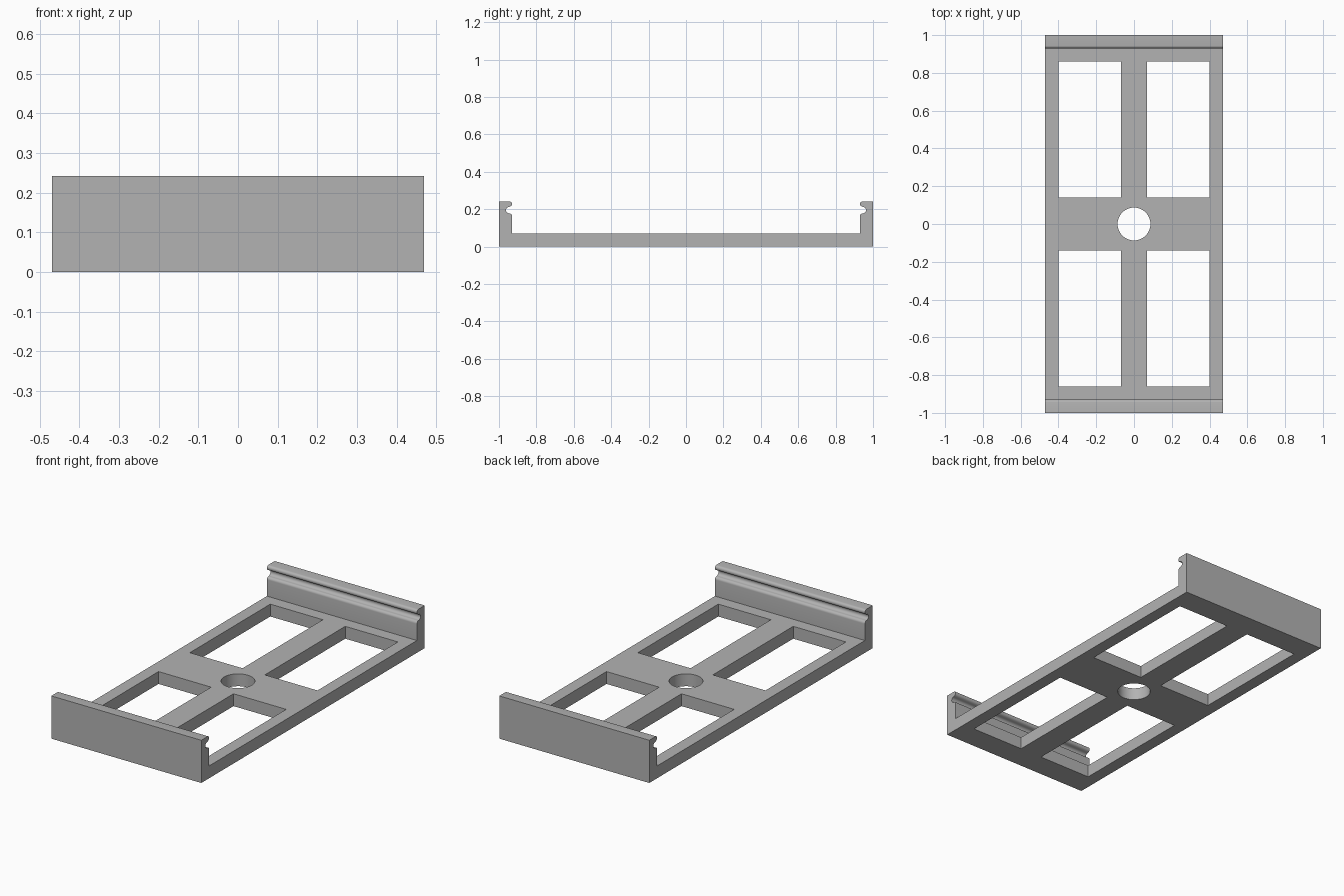
import bpy, bmesh, math
from mathutils import Vector

cube = bpy.data.objects.get("Cube")
if cube:
    bpy.data.objects.remove(cube, do_unlink=True)

HALF_W, HALF_L, BASE, TOP, WALL = 0.47, 1.0, 0.07, 0.242, 0.07

grey = bpy.data.materials.new("plain grey")
grey.use_nodes = True
colour = (0.45, 0.45, 0.45, 1)
grey.diffuse_color = colour
grey.node_tree.nodes["Principled BSDF"].inputs["Base Color"].default_value = colour


def arc(y, z, r, start, end, steps=6):
    """Points of an arc in the side profile, angles in degrees."""
    angles = [math.radians(start + (end - start) * i / steps) for i in range(steps + 1)]
    return [(y + r * math.cos(a), z + r * math.sin(a)) for a in angles]


def prism(name, points, depth):
    """Extrude a closed outline of 3D points along the depth vector."""
    bm = bmesh.new()
    face = bm.faces.new([bm.verts.new(p) for p in points])
    new = bmesh.ops.extrude_face_region(bm, geom=[face])["geom"]
    bmesh.ops.translate(bm, vec=Vector(depth),
                        verts=[v for v in new if isinstance(v, bmesh.types.BMVert)])
    bmesh.ops.recalc_face_normals(bm, faces=bm.faces)
    mesh = bpy.data.meshes.new(name)
    bm.to_mesh(mesh)
    bm.free()
    mesh.materials.append(grey)
    obj = bpy.data.objects.new(name, mesh)
    bpy.context.collection.objects.link(obj)
    return obj


# Side profile of the rear half: floor, rounded shoulder, groove, snap lip
inner = HALF_L - WALL
half = [(inner, BASE)]
half += arc(inner + 0.015, 0.163, 0.015, 180, 90)
half += arc(HALF_L - 0.054, 0.195, 0.017, -90, 90, 8)
half += arc(inner + 0.014, 0.228, 0.014, 250, 90, 8)
half += [(HALF_L, TOP), (HALF_L, 0)]
profile = half + [(-y, z) for y, z in reversed(half)]
tray = prism("clip_tray", [(-HALF_W, y, z) for y, z in profile], (2 * HALF_W, 0, 0))

# Cutters: four windows and the centre hole
cutters = []
for sx in (-1, 1):
    for sy in (-1, 1):
        corners = [(0.07, 0.14), (0.40, 0.14), (0.40, 0.86), (0.07, 0.86)]
        cutters.append(prism("window_cutter", [(sx * x, sy * y, -0.1) for x, y in corners],
                             (0, 0, 0.25)))
cutters.append(prism("hole_cutter", [(x, y, -0.1) for x, y in arc(0, 0, 0.087, 0, 360, 48)[:-1]],
                     (0, 0, 0.25)))

bpy.context.view_layer.objects.active = tray
tray.select_set(True)
for cutter in cutters:
    mod = tray.modifiers.new("cut", "BOOLEAN")
    mod.operation = "DIFFERENCE"
    mod.solver = "EXACT"
    mod.object = cutter
    bpy.ops.object.modifier_apply(modifier=mod.name)
    bpy.data.objects.remove(cutter, do_unlink=True)

bpy.ops.object.shade_smooth_by_angle(angle=math.radians(35))
